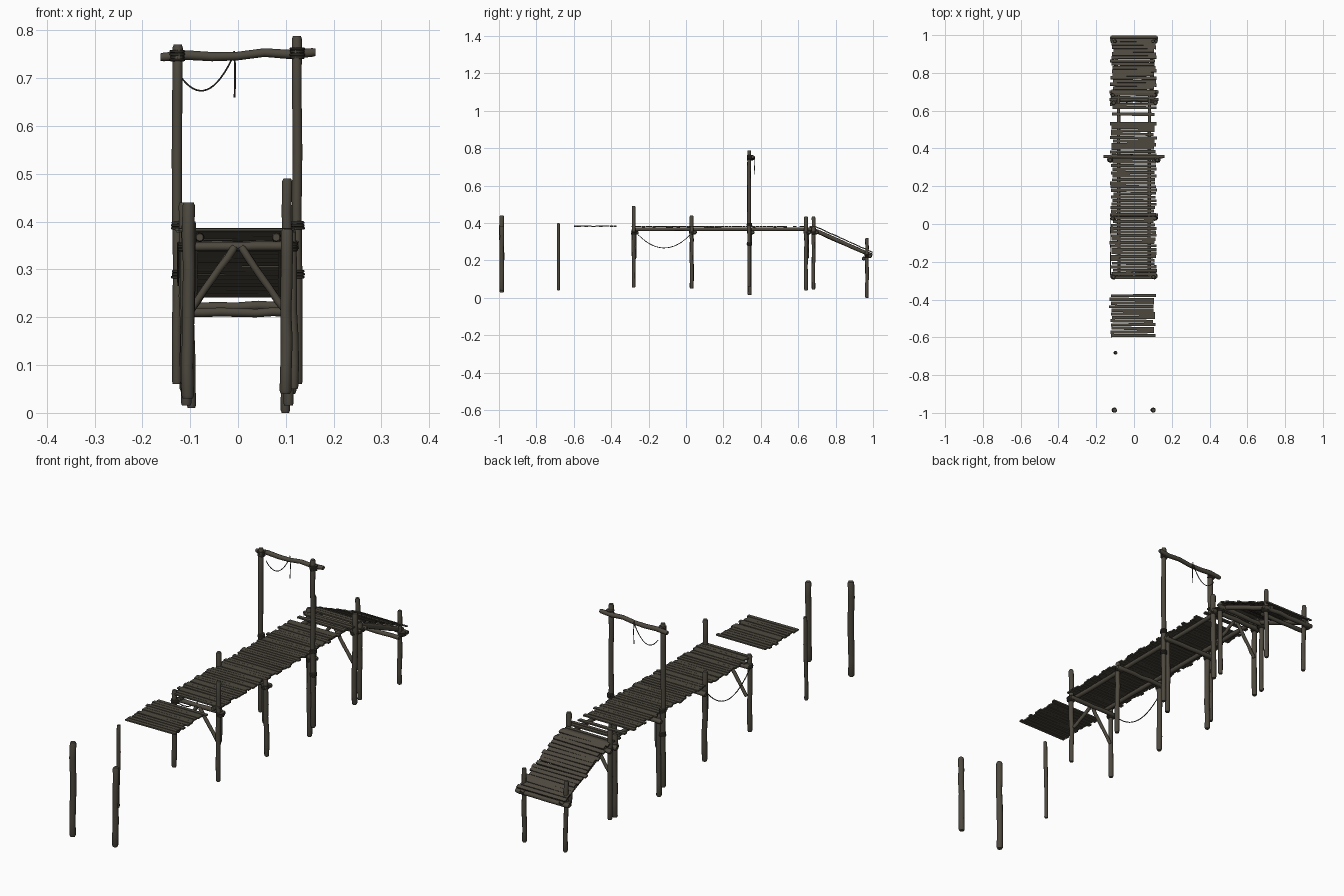
import bpy, bmesh, math, random
from mathutils import Vector

if "Cube" in bpy.data.objects:
    bpy.data.objects.remove(bpy.data.objects["Cube"])

random.seed(7)
R = random.uniform


def material(name, rgb):
    m = bpy.data.materials.new(name)
    m.diffuse_color = (*rgb, 1)
    m.use_nodes = True
    m.node_tree.nodes["Principled BSDF"].inputs["Base Color"].default_value = m.diffuse_color
    return m


WOOD = material("weathered wood", (0.075, 0.066, 0.049))
ROPE = material("dark rope", (0.045, 0.040, 0.030))


def finish(name, bm, mat, smooth=True):
    bmesh.ops.recalc_face_normals(bm, faces=bm.faces[:])
    me = bpy.data.meshes.new(name)
    bm.to_mesh(me)
    bm.free()
    me.materials.append(mat)
    ob = bpy.data.objects.new(name, me)
    bpy.context.collection.objects.link(ob)
    if smooth:
        bpy.ops.object.select_all(action='DESELECT')
        ob.select_set(True)
        bpy.context.view_layer.objects.active = ob
        bpy.ops.object.shade_smooth_by_angle(angle=math.radians(50))
    return ob


def tube(bm, pts, radii, sides=10):
    """Capped tube swept along points."""
    pts = [Vector(p) for p in pts]
    rings = []
    for i, p in enumerate(pts):
        d = (pts[min(i + 1, len(pts) - 1)] - pts[max(i - 1, 0)]).normalized()
        u = d.cross(Vector((0, 1, 0) if abs(d.y) < 0.8 else (1, 0, 0))).normalized()
        v = d.cross(u)
        rings.append([bm.verts.new(p + radii[i] * (u * math.cos(a) + v * math.sin(a)))
                      for a in (2 * math.pi * k / sides for k in range(sides))])
    for a, b in zip(rings, rings[1:]):
        for k in range(sides):
            n = (k + 1) % sides
            bm.faces.new((a[k], a[n], b[n], b[k]))
    bm.faces.new(rings[0])
    bm.faces.new(rings[-1])


def log(name, a, b, r, wobble=0.0015, parts=6):
    """Slightly crooked round log with worn ends."""
    a, b = Vector(a), Vector(b)
    tip = 0.006 / (b - a).length
    ts = [0, tip] + [i / parts for i in range(1, parts)] + [1 - tip, 1]
    pts, radii = [], []
    for t in ts:
        mid = tip < t < 1 - tip
        off = Vector((R(-1, 1), R(-1, 1), R(-1, 1))) * (wobble if mid else 0)
        pts.append(a.lerp(b, t) + off)
        radii.append(r * (0.8 if t in (0, 1) else R(0.94, 1.06)))
    bm = bmesh.new()
    tube(bm, pts, radii)
    return finish(name, bm, WOOD)


def rope(name, pts, r=0.0017):
    bm = bmesh.new()
    tube(bm, pts, [r] * len(pts), 6)
    return finish(name, bm, ROPE)


def lashing(name, x, y, z, r, turns=3):
    """Stacked rope turns around a post."""
    bm = bmesh.new()
    for i in range(turns):
        h = z + (i - (turns - 1) / 2) * 0.006
        e = R(-0.001, 0.001)
        tube(bm, [(x, y, h - 0.003), (x, y, h - 0.0015), (x, y, h + 0.0015), (x, y, h + 0.003)],
             [r - 0.001 + e, r + 0.001 + e, r + 0.001 + e, r - 0.001 + e], 12)
    return finish(name, bm, ROPE)


def planks(name, start, end, x0=-0.117, x1=0.112, pitch=0.0185, skip=(), gap=0.0015):
    """Row of uneven boards from start to end, each given as (y, z)."""
    s, e = Vector((0, *start)), Vector((0, *end))
    d = (e - s).normalized()
    n = Vector((1, 0, 0)).cross(d)
    count = round((e - s).length / pitch)
    step = (e - s).length / count
    bm = bmesh.new()
    for i in range(count):
        if i in skip:
            continue
        c = s + d * step * (i + 0.5) + n * R(-0.001, 0.001)
        a, b = x0 + R(-0.012, 0.008), x1 + R(-0.008, 0.010)
        half, skew = (step - gap) / 2 * R(0.86, 1.03), R(-0.0018, 0.0018)
        corners = []
        for h in (-0.003, 0.003):
            for x, w, sk in ((a, -1, -1), (b, -1, 1), (b, 1, 1), (a, 1, -1)):
                corners.append(bm.verts.new(
                    Vector((x, 0, 0)) + c + d * (w * half + sk * skew) + n * h))
        v = corners
        for f in ((3, 2, 1, 0), (4, 5, 6, 7), (0, 1, 5, 4), (1, 2, 6, 5), (2, 3, 7, 6), (3, 0, 4, 7)):
            bm.faces.new([v[k] for k in f])
    return finish(name, bm, WOOD, smooth=False)


# Posts: name, x, y, bottom, top, radius
for name, x, y, z0, z1, r in (
        ("free_post_left", -0.104, -0.985, 0.03, 0.44, 0.013),
        ("free_post_right", 0.101, -0.985, 0.04, 0.385, 0.012),
        ("thin_free_post", -0.098, -0.682, 0.04, 0.40, 0.008),
        ("end_post_left", -0.110, -0.28, 0.06, 0.395, 0.010),
        ("end_post_right", 0.102, -0.28, 0.055, 0.49, 0.010),
        ("middle_post_left", -0.112, 0.03, 0.05, 0.44, 0.011),
        ("middle_post_right", 0.114, 0.03, 0.05, 0.385, 0.010),
        ("gate_stump_left", -0.108, 0.34, 0.015, 0.375, 0.011),
        ("gate_stump_right", 0.106, 0.34, 0.015, 0.375, 0.011),
        ("gate_post_left", -0.127, 0.338, 0.06, 0.77, 0.0105),
        ("gate_post_right", 0.124, 0.338, 0.06, 0.788, 0.0105),
        ("landing_post_left", -0.108, 0.642, 0.04, 0.40, 0.011),
        ("landing_post_right", 0.112, 0.642, 0.04, 0.435, 0.011),
        ("ramp_top_post_left", -0.112, 0.682, 0.045, 0.435, 0.010),
        ("ramp_top_post_right", 0.108, 0.682, 0.045, 0.38, 0.010),
        ("ramp_foot_post_left", -0.100, 0.967, 0.01, 0.32, 0.0095),
        ("ramp_foot_post_right", 0.100, 0.967, 0.0, 0.32, 0.0095)):
    lean = R(-0.003, 0.003)
    log(name, (x + lean, y, z0), (x - lean, y, z1), r)

# Cross beams and post lashings at each row
for y, z, w in ((-0.28, 0.347, 0.120), (0.03, 0.349, 0.128), (0.34, 0.349, 0.132),
                (0.642, 0.349, 0.130), (0.682, 0.349, 0.130), (0.967, 0.222, 0.128)):
    log("cross_beam", (-w, y + 0.017, z), (w, y + 0.017, z + 0.002), 0.0095)
    for s in (-1, 1):
        lashing("post_lashing", s * 0.108, y + 0.004, z, 0.0165)
log("ramp_foot_bar", (-0.11, 0.95, 0.210), (0.11, 0.95, 0.210), 0.009)

# Diagonal braces under both ends
for y in (-0.28, 0.642):
    for s in (-1, 1):
        log("diagonal_brace", (s * 0.100, y + 0.008, 0.212), (s * 0.006, y + 0.008, 0.348), 0.0075)

# Stringers under the deck and rails under the ramp
for s in (-1, 1):
    log("deck_stringer", (s * 0.080, -0.29, 0.367), (s * 0.082, 0.695, 0.367), 0.0095, 0.001, 12)
    log("ramp_rail", (s * 0.094, 0.672, 0.368), (s * 0.094, 0.995, 0.226), 0.0105)

# Deck boards, with gaps near the landing
planks("main_deck", (-0.292, 0.381), (0.54, 0.381))
planks("landing_deck", (0.555, 0.381), (0.695, 0.381), skip=(0, 2, 5), pitch=0.0175)
planks("ramp_deck", (0.692, 0.381), (0.999, 0.243), pitch=0.0195)
planks("detached_deck", (-0.60, 0.383), (-0.37, 0.383), x0=-0.122, x1=0.108, pitch=0.019)

# Gate crossbar with its lashings
log("gate_crossbar", (-0.162, 0.357, 0.744), (0.162, 0.357, 0.754), 0.0095, 0.003)
for x, z in ((-0.127, 0.747), (0.124, 0.752)):
    lashing("crossbar_lashing", x, 0.342, z, 0.0145, 4)
for s in (-1, 1):
    for z in (0.29, 0.392):
        lashing("gate_lashing", s * 0.125, 0.339, z, 0.0135, 3)


# Hanging ropes
def sag(a, b, drop, n=16):
    a, b = Vector(a), Vector(b)
    return [a.lerp(b, i / n) - Vector((0, 0, drop * 4 * (i / n) * (1 - i / n))) for i in range(n + 1)]


rope("gate_rope_loop", sag((-0.122, 0.366, 0.706), (-0.008, 0.368, 0.750), 0.052))
rope("gate_rope_tail", [(-0.008, 0.367, 0.757), (-0.006, 0.368, 0.72), (-0.007, 0.368, 0.66)], 0.002)
rope("side_rope", sag((-0.124, -0.272, 0.355), (-0.126, 0.03, 0.345), 0.083), 0.002)
